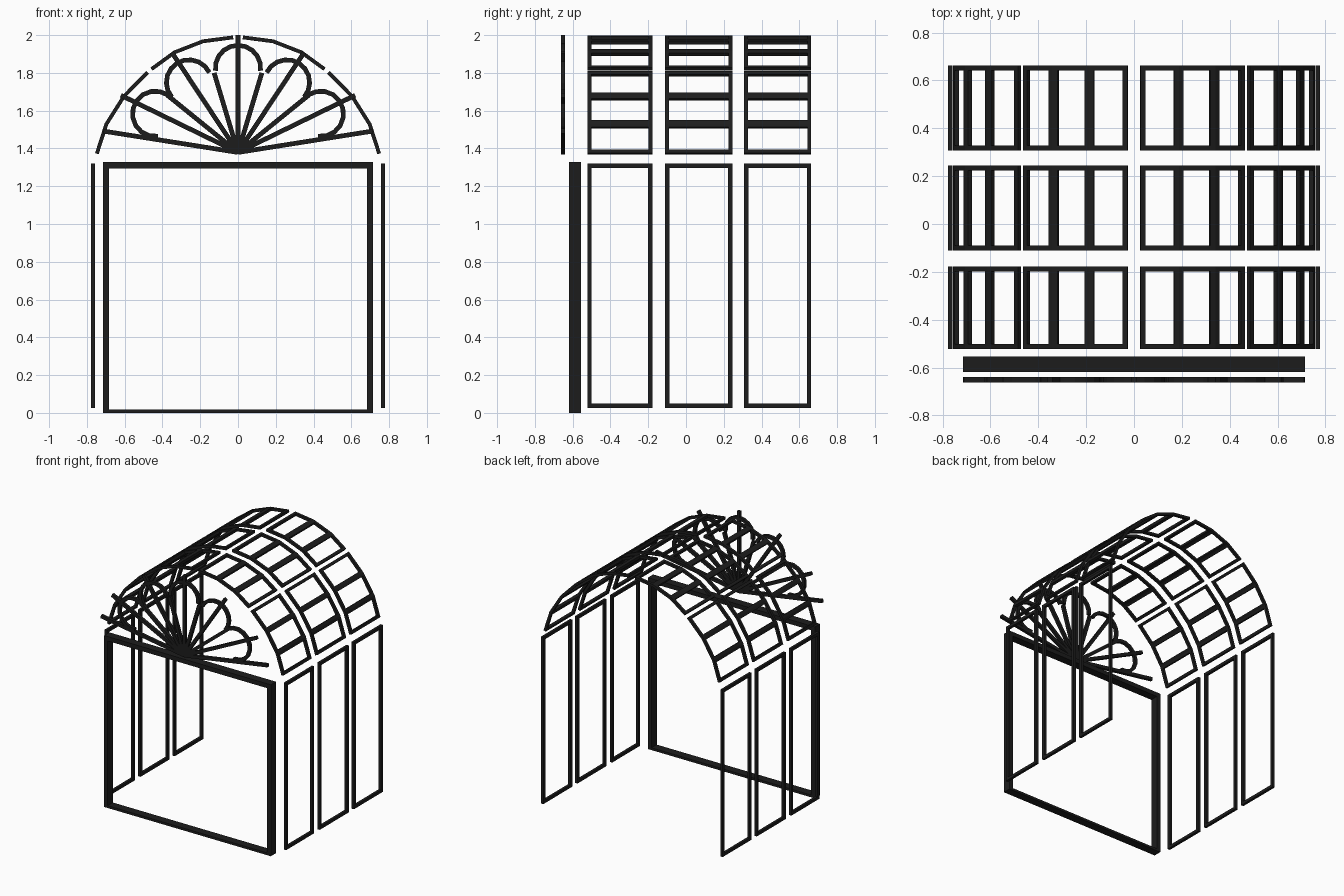
import bpy, bmesh, math

if "Cube" in bpy.data.objects:
    bpy.data.objects.remove(bpy.data.objects["Cube"])

black = bpy.data.materials.new("black metal")
black.diffuse_color = (0.012, 0.012, 0.012, 1)
black.use_nodes = True
black.node_tree.nodes["Principled BSDF"].inputs["Base Color"].default_value = black.diffuse_color


def finish(bm, name):
    bmesh.ops.recalc_face_normals(bm, faces=bm.faces[:])
    me = bpy.data.meshes.new(name)
    bm.to_mesh(me)
    bm.free()
    me.materials.append(black)
    ob = bpy.data.objects.new(name, me)
    bpy.context.collection.objects.link(ob)
    return ob


def ribbon(bm, pts, w, y0, y1):
    """Rectangular bar following a path in the XZ plane."""
    rings = []
    n = len(pts)
    for i, (x, z) in enumerate(pts):
        a, b = pts[max(i - 1, 0)], pts[min(i + 1, n - 1)]
        d = math.hypot(b[0] - a[0], b[1] - a[1])
        nx, nz = -(b[1] - a[1]) / d * w / 2, (b[0] - a[0]) / d * w / 2
        rings.append([bm.verts.new(c) for c in (
            (x + nx, y0, z + nz), (x - nx, y0, z - nz),
            (x - nx, y1, z - nz), (x + nx, y1, z + nz))])
    for r, s in zip(rings, rings[1:]):
        for k in range(4):
            bm.faces.new((r[k], r[(k + 1) % 4], s[(k + 1) % 4], s[k]))
    bm.faces.new(rings[0])
    bm.faces.new(rings[-1][::-1])


def lattice(name, profile, ya, yb, inset, thick, inward):
    """Strip of quads along a profile, each pane cut out, then thickened inward."""
    bm = bmesh.new()
    rows = [(bm.verts.new((x, ya, z)), bm.verts.new((x, yb, z))) for x, z in profile]
    for r, s in zip(rows, rows[1:]):
        bm.faces.new((r[0], r[1], s[1], s[0]))
    panes = bm.faces[:]
    bm.normal_update()
    bmesh.ops.inset_individual(bm, faces=panes, thickness=inset, use_even_offset=True)
    bmesh.ops.delete(bm, geom=panes, context='FACES')
    # solid thickness towards the given inner point
    bm.normal_update()
    offs = {}
    for v in bm.verts:
        nrm = v.normal.copy()
        to_in = (inward[0] - v.co.x) * nrm.x + (inward[1] - v.co.z) * nrm.z
        offs[v] = nrm * (thick if to_in > 0 else -thick)
    top = bm.faces[:]
    edges = [e for e in bm.edges if e.is_boundary]
    low = {v: bm.verts.new(v.co + o) for v, o in offs.items()}
    for f in top:
        bm.faces.new([low[v] for v in reversed(f.verts)])
    for e in edges:
        a, b = e.verts
        bm.faces.new((a, b, low[b], low[a]))
    return finish(bm, name)


# Wall panels and curved roof panels: three bays, both sides
bays = [(-0.522, -0.178), (-0.11, 0.245), (0.308, 0.663)]
lower_arc = [(0.757, 1.375), (0.706, 1.533), (0.612, 1.682), (0.486, 1.81)]
upper_arc = [(0.464, 1.828), (0.34, 1.918), (0.188, 1.977), (0.027, 1.998)]
for i, (ya, yb) in enumerate(bays, 1):
    for s, side in ((-1, "left"), (1, "right")):
        lattice(f"wall_panel_{side}_{i}", [(s * 0.778, 0.027), (s * 0.778, 1.32)],
                ya, yb, 0.023, 0.02, (0, 0.7))
        for nm, arc in (("lower", lower_arc), ("upper", upper_arc)):
            lattice(f"roof_panel_{nm}_{side}_{i}", [(s * x, z) for x, z in arc],
                    ya, yb, 0.021, 0.02, (0, 1.2))

# Front door frame
bm = bmesh.new()
outer = [(-0.715, 0), (0.715, 0), (0.715, 1.328), (-0.715, 1.328)]
inner = [(-0.684, 0.018), (0.684, 0.018), (0.684, 1.294), (-0.684, 1.294)]
loops = [[bm.verts.new((x, y, z)) for x, z in ring]
         for ring, y in ((outer, -0.619), (inner, -0.619), (inner, -0.555), (outer, -0.555))]
for a, b in zip(loops, loops[1:] + loops[:1]):
    for k in range(4):
        bm.faces.new((a[k], a[(k + 1) % 4], b[(k + 1) % 4], b[k]))
finish(bm, "front_door_frame")

# Fanlight spokes and petals
Y0, Y1, HZ, W = -0.663, -0.64, 1.379, 0.025


def polar(cx, cz, r, deg):
    t = math.radians(deg)
    return (cx + r * math.cos(t), cz + r * math.sin(t))


spokes = bmesh.new()
for ang, length in ((9, 0.722), (26, 0.69), (39, 0.48), (56.5, 0.635), (73.3, 0.44)):
    for a in (ang, 180 - ang):
        ribbon(spokes, [(0, HZ), polar(0, HZ, length, a)], W, Y0, Y1)
ribbon(spokes, [(0, HZ), (0, 2.0)], W, Y0, Y1)
finish(spokes, "fanlight_spokes")

petals = bmesh.new()
for ang, dist, up, down in ((90, 0.447, 97, 97), (55, 0.452, 99, 95), (25, 0.484, 99, 122)):
    cx, cz = polar(0, HZ, dist, ang)
    n = 10
    path = [polar(cx, cz, 0.12, ang + up - (up + down) * k / n) for k in range(n + 1)]
    for s in ((1,) if ang == 90 else (1, -1)):
        ribbon(petals, [(s * x, z) for x, z in path], W, Y0, Y1)
finish(petals, "fanlight_petals")
